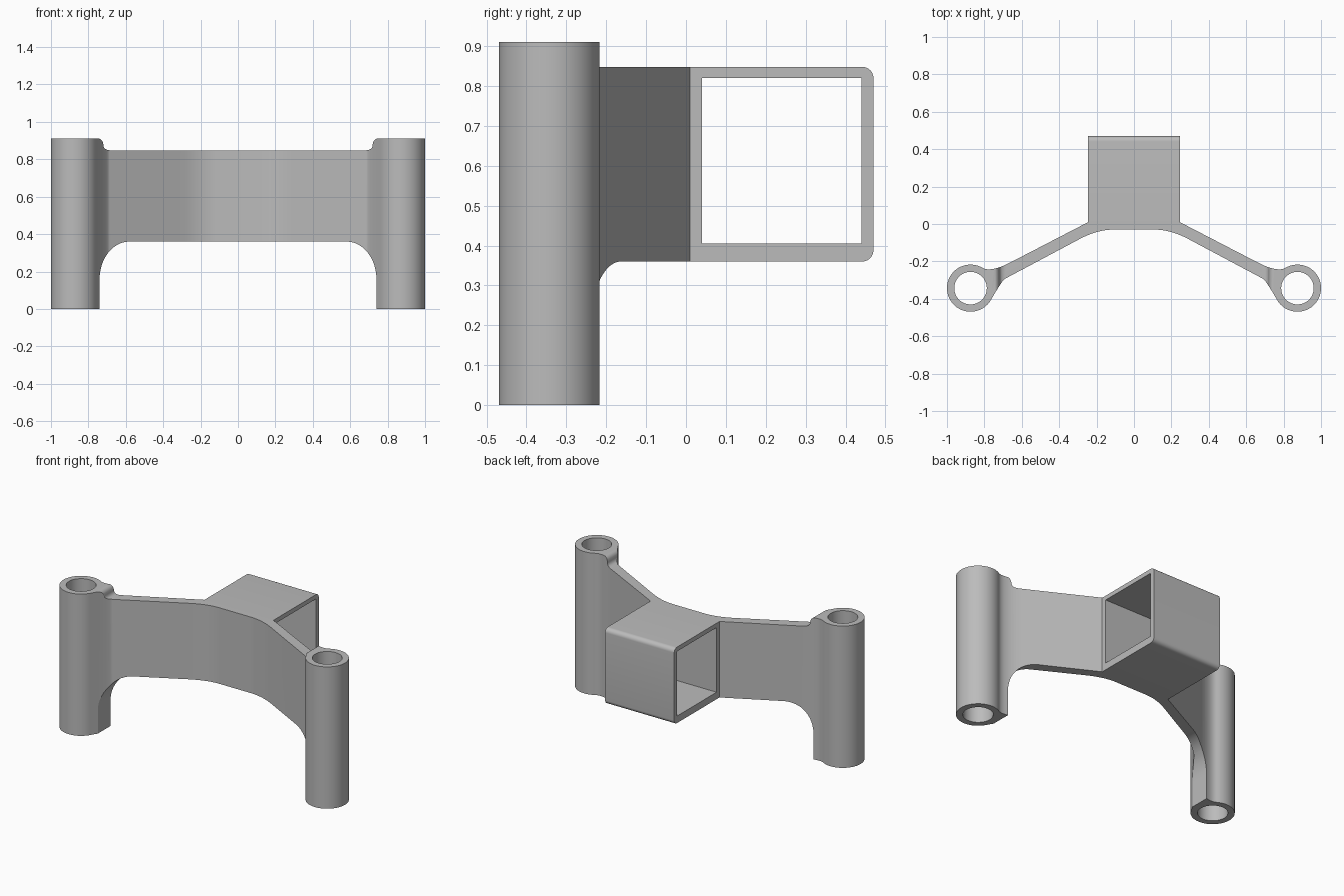
import bpy
import bmesh
from math import cos, sin, radians
from mathutils import Vector

cube = bpy.data.objects.get("Cube")
if cube:
    bpy.data.objects.remove(cube, do_unlink=True)

TUBE_X, TUBE_Y, TUBE_R, BORE_R = 0.874, -0.343, 0.126, 0.087
HEIGHT = 0.91


def curve(a, b, c, n=12):
    """Quadratic curve from a to c, pulled towards b."""
    a, b, c = Vector(a), Vector(b), Vector(c)
    pts = [a * (1 - t) ** 2 + b * 2 * t * (1 - t) + c * t * t
           for t in (i / n for i in range(n + 1))]
    return [tuple(p) for p in pts]


def arc(cx, cy, rx, ry, start, end, n=16):
    angles = [radians(start + (end - start) * i / n) for i in range(n + 1)]
    return [(cx + rx * cos(a), cy + ry * sin(a)) for a in angles]


def mirrored(half):
    return half + [(-x, v) for x, v in reversed(half)]


def prism(name, outline, place, low, high):
    """Extrude a 2D outline; place(u, v, w) maps it into space."""
    bm = bmesh.new()
    face = bm.faces.new([bm.verts.new(place(u, v, low)) for u, v in outline])
    shift = Vector(place(0, 0, high)) - Vector(place(0, 0, low))
    grown = bmesh.ops.extrude_face_region(bm, geom=[face], use_keep_orig=True)
    moved = [g for g in grown["geom"] if isinstance(g, bmesh.types.BMVert)]
    bmesh.ops.translate(bm, verts=moved, vec=shift)
    bmesh.ops.recalc_face_normals(bm, faces=bm.faces)
    mesh = bpy.data.meshes.new(name)
    bm.to_mesh(mesh)
    bm.free()
    obj = bpy.data.objects.new(name, mesh)
    bpy.context.collection.objects.link(obj)
    return obj


def along_x(u, v, w):
    return (w, u, v)


def along_y(u, v, w):
    return (u, w, v)


def along_z(u, v, w):
    return (u, v, w)


def carve(body, cutter, operation):
    cutter.hide_render = True
    mod = body.modifiers.new(cutter.name, "BOOLEAN")
    mod.operation = operation
    mod.solver = "EXACT"
    mod.object = cutter
    bpy.context.view_layer.objects.active = body
    bpy.ops.object.modifier_apply(modifier=mod.name)
    bpy.data.objects.remove(cutter, do_unlink=True)


# Plan of the whole bracket: box, angled arm, flared end tube
plan = [(0.245, 0.5), (0.245, 0.01)]
plan += curve((0.66, -0.205), (0.766, -0.26), (0.811, -0.234))
plan += arc(TUBE_X, TUBE_Y, TUBE_R, TUBE_R, 115, -145, 52)
plan += curve((0.765, -0.406), (0.704, -0.30), (0.69, -0.293))
plan += curve((0.29, -0.08), (0.195, -0.03), (0.11, -0.03))
body = prism("bracket_body", mirrored(plan), along_z, 0, HEIGHT)

# Front silhouette: raised tube tops and arched underside
front = [(0.5, 0.848)]
front += curve((0.685, 0.848), (0.72, 0.85), (0.72, 0.88), 8)
front += curve((0.721, 0.884), (0.725, 0.908), (0.75, 0.912), 8)
front += [(0.75, 1.0), (1.1, 1.0), (1.1, -0.1), (0.74, -0.1)]
front += arc(0.58, 0.16, 0.16, 0.2, 0, 90)
carve(body, prism("front_silhouette", mirrored(front), along_y, -0.7, 0.7),
      "INTERSECT")

# Rounded rear edges of the box
side = [(-0.6, 1.1), (-0.6, -0.1), (0.442, -0.1)]
side += arc(0.442, 0.388, 0.028, 0.028, -90, 0, 8)
side += arc(0.442, 0.82, 0.028, 0.028, 0, 90, 8)
side += [(0.442, 1.1)]
carve(body, prism("rear_rounding", side, along_x, -1.2, 1.2), "INTERSECT")

# Sideways opening through the box
opening = [(0.04, 0.405), (0.44, 0.405), (0.44, 0.82), (0.04, 0.82)]
carve(body, prism("box_opening", opening, along_x, -0.6, 0.6), "DIFFERENCE")

# Bores through the end tubes
for sign in (-1, 1):
    circle = arc(sign * TUBE_X, TUBE_Y, BORE_R, BORE_R, 0, 360, 64)[:-1]
    carve(body, prism("tube_bore", circle, along_z, -0.2, 1.2), "DIFFERENCE")

# Single grey material
grey = bpy.data.materials.new("plain_grey")
grey.use_nodes = True
color = (0.5, 0.5, 0.5, 1)
grey.diffuse_color = color
grey.node_tree.nodes["Principled BSDF"].inputs["Base Color"].default_value = color
body.data.materials.clear()
body.data.materials.append(grey)
for poly in body.data.polygons:
    poly.material_index = 0

bpy.ops.object.select_all(action="DESELECT")
body.select_set(True)
bpy.context.view_layer.objects.active = body
bpy.ops.object.shade_smooth_by_angle(angle=radians(30))
